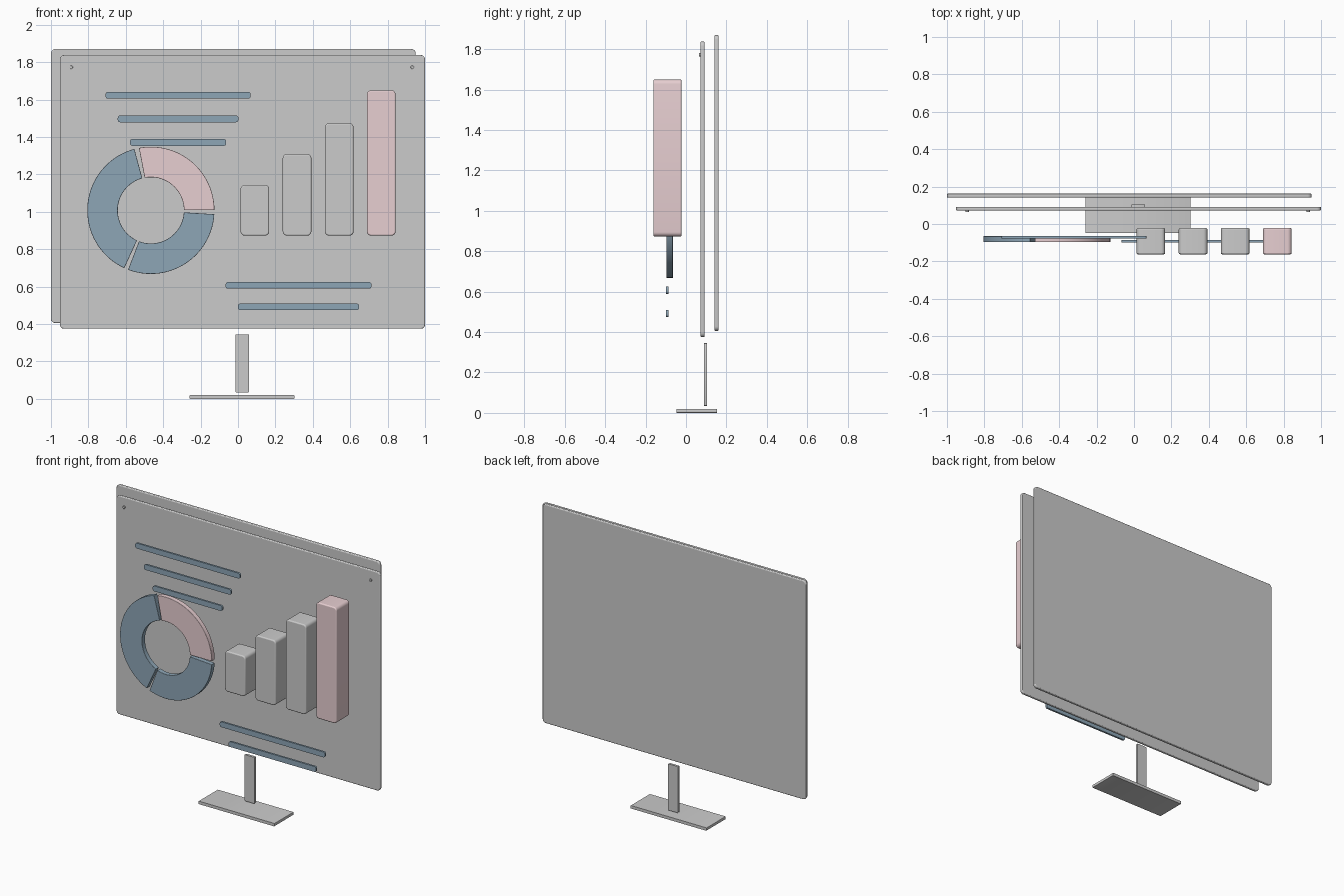
import bpy, bmesh, math

if "Cube" in bpy.data.objects:
    bpy.data.objects.remove(bpy.data.objects["Cube"])


def material(name, rgb):
    m = bpy.data.materials.new(name)
    m.diffuse_color = (*rgb, 1)
    m.use_nodes = True
    m.node_tree.nodes["Principled BSDF"].inputs["Base Color"].default_value = m.diffuse_color
    return m


BLUE = material("slate_blue", (0.27, 0.38, 0.47))
PINK = material("soft_pink", (0.80, 0.62, 0.64))


def prism(name, outline, y0, y1, mat=None, rim=0.0):
    """Extrude a counter-clockwise x-z outline from y0 (front) to y1 (back)."""
    bm = bmesh.new()
    front = [bm.verts.new((x, y0, z)) for x, z in outline]
    back = [bm.verts.new((x, y1, z)) for x, z in outline]
    n = len(outline)
    bm.faces.new(front)
    bm.faces.new(back[::-1])
    for i in range(n):
        j = (i + 1) % n
        bm.faces.new((front[j], front[i], back[i], back[j]))
    bmesh.ops.recalc_face_normals(bm, faces=bm.faces)
    mesh = bpy.data.meshes.new(name)
    bm.to_mesh(mesh)
    bm.free()
    ob = bpy.data.objects.new(name, mesh)
    bpy.context.collection.objects.link(ob)
    if mat:
        mesh.materials.append(mat)
    if rim:
        b = ob.modifiers.new("rim", 'BEVEL')
        b.width, b.segments = rim, 3
        b.limit_method, b.angle_limit = 'ANGLE', math.radians(50)
    bpy.ops.object.select_all(action='DESELECT')
    ob.select_set(True)
    bpy.context.view_layer.objects.active = ob
    bpy.ops.object.shade_smooth_by_angle(angle=math.radians(35))
    return ob


def rounded(x0, x1, z0, z1, r, seg=5):
    """Rounded rectangle outline."""
    pts = []
    corners = ((x1 - r, z1 - r), (x0 + r, z1 - r), (x0 + r, z0 + r), (x1 - r, z0 + r))
    for k, (cx, cz) in enumerate(corners):
        for i in range(seg + 1):
            a = math.pi / 2 * (k + i / seg)
            pts.append((cx + r * math.cos(a), cz + r * math.sin(a)))
    return pts


def arc(cx, cz, r, a0, a1, n):
    return [(cx + r * math.cos(math.radians(a0 + (a1 - a0) * i / n)),
             cz + r * math.sin(math.radians(a0 + (a1 - a0) * i / n))) for i in range(n + 1)]


# Two offset screen panels
prism("back_panel", rounded(-1.0, 0.95, 0.406, 1.87, 0.022), 0.141, 0.162, rim=0.005)
prism("front_panel", rounded(-0.952, 1.0, 0.375, 1.838, 0.022), 0.072, 0.092, rim=0.005)

# Corner pins on the front panel
for side, x in (("left", -0.892), ("right", 0.932)):
    prism(f"panel_pin_{side}", arc(x, 1.773, 0.009, 0, 345, 23), 0.064, 0.074, rim=0.002)

# Text lines: x start, x end, z centre, y front
lines = [(-0.708, 0.068, 1.623, -0.077), (-0.643, 0.002, 1.497, -0.077),
         (-0.578, -0.063, 1.371, -0.077), (-0.066, 0.713, 0.607, -0.099),
         (0.0, 0.647, 0.492, -0.099)]
for i, (x0, x1, z, y) in enumerate(lines):
    prism(f"text_line_{i + 1}", rounded(x0, x1, z - 0.018, z + 0.018, 0.013),
          y, y + 0.013, BLUE)

# Ring chart sectors
sectors = [(0.3, 100.8, PINK), (105, 245.3, BLUE), (249, 356.5, BLUE)]
for i, (a0, a1, mat) in enumerate(sectors):
    n = max(12, int((a1 - a0) / 4))
    outline = arc(-0.466, 1.008, 0.34, a0, a1, n) + arc(-0.466, 1.008, 0.177, a1, a0, n)
    prism(f"ring_sector_{i + 1}", outline, -0.097, -0.065, mat, rim=0.002)

# Rising bar chart
for i, top in enumerate((1.144, 1.309, 1.474, 1.65)):
    x = 0.014 + 0.2252 * i
    prism(f"chart_bar_{i + 1}", rounded(x, x + 0.153, 0.873, top, 0.022),
          -0.162, -0.022, PINK if i == 3 else None, rim=0.007)

# Stand: upright post and foot plate
prism("stand_post", rounded(-0.014, 0.06, 0.035, 0.345, 0.004, 2), 0.089, 0.105)
prism("stand_base", rounded(-0.26, 0.303, 0.0, 0.02, 0.004, 2), -0.047, 0.154)
